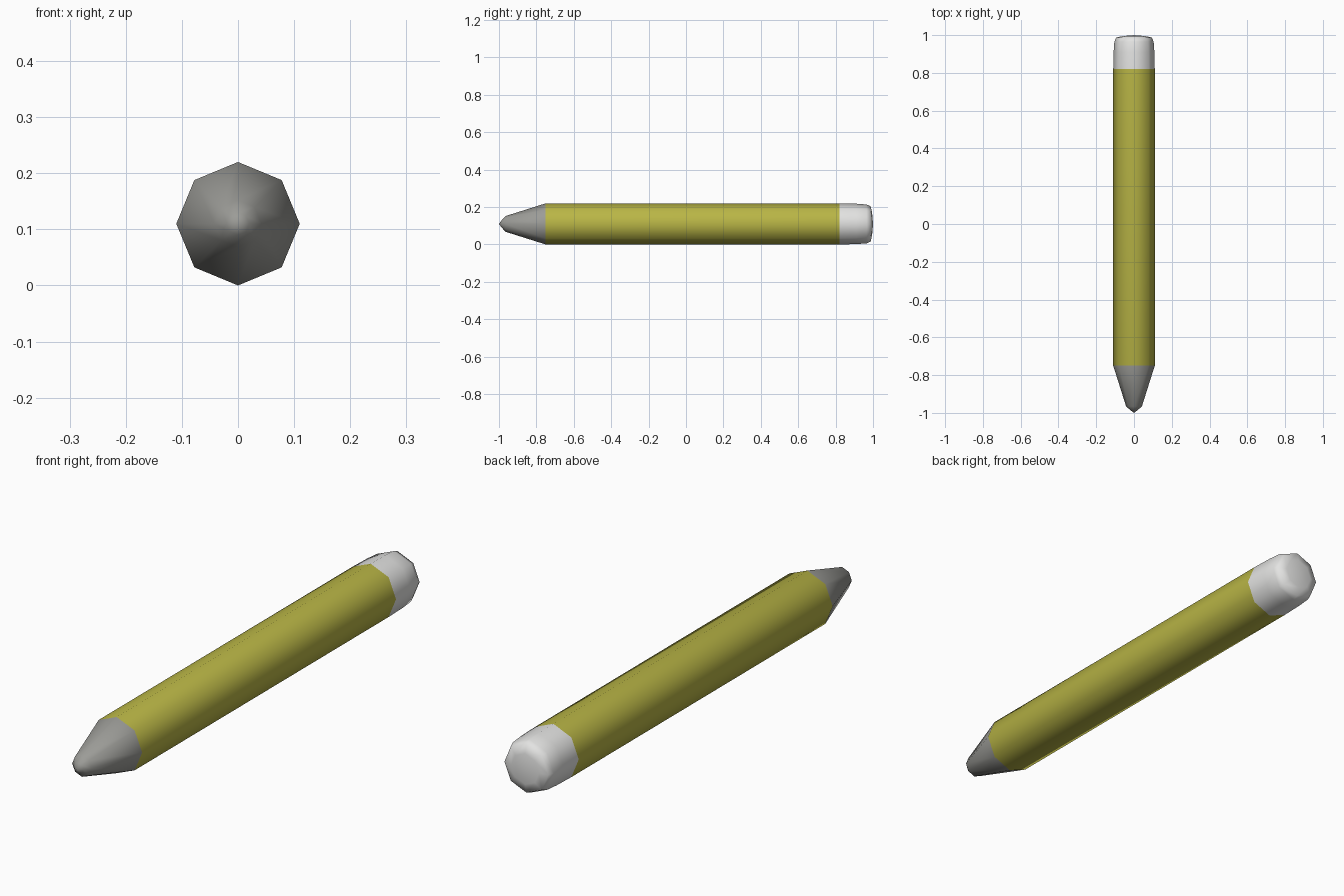
import bpy, math

if "Cube" in bpy.data.objects:
    bpy.data.objects.remove(bpy.data.objects["Cube"])

SIDES, CENTRE_Z = 8, 0.11


def material(name, rgb):
    m = bpy.data.materials.new(name)
    m.diffuse_color = (*rgb, 1)
    m.use_nodes = True
    m.node_tree.nodes["Principled BSDF"].inputs["Base Color"].default_value = m.diffuse_color
    return m


yellow = material("olive yellow paint", (0.48, 0.46, 0.06))
grey = material("grey tip", (0.33, 0.33, 0.31))
white = material("off white eraser", (0.77, 0.77, 0.76))

# Outline along the length: (y, radius)
profile = [(-1.0, 0), (-0.985, 0.02), (-0.965, 0.042), (-0.75, 0.11),
           (0.82, 0.11), (0.91, 0.108), (0.965, 0.104), (0.987, 0.095),
           (0.995, 0.06), (1.0, 0)]

# Sweep the outline around the y axis, sharing the end points
verts, rings, faces = [], [], []
for y, r in profile:
    n = SIDES if r else 1
    start = len(verts)
    for i in range(n):
        a = 2 * math.pi * i / SIDES
        verts.append((r * math.sin(a), y, CENTRE_Z + r * math.cos(a)))
    rings.append([start + i % n for i in range(SIDES)])
for a, b in zip(rings, rings[1:]):
    for i in range(SIDES):
        j = (i + 1) % SIDES
        faces.append(list(dict.fromkeys((a[i], a[j], b[j], b[i]))))

mesh = bpy.data.meshes.new("pencil")
mesh.from_pydata(verts, [], faces)
for m in (yellow, grey, white):
    mesh.materials.append(m)

# Colour by position: sharpened tip, painted shaft, eraser end
for p in mesh.polygons:
    p.use_smooth = True
    p.material_index = 1 if p.center.y < -0.75 else 2 if p.center.y > 0.82 else 0
mesh.update()

pencil = bpy.data.objects.new("pencil", mesh)
bpy.context.collection.objects.link(pencil)
